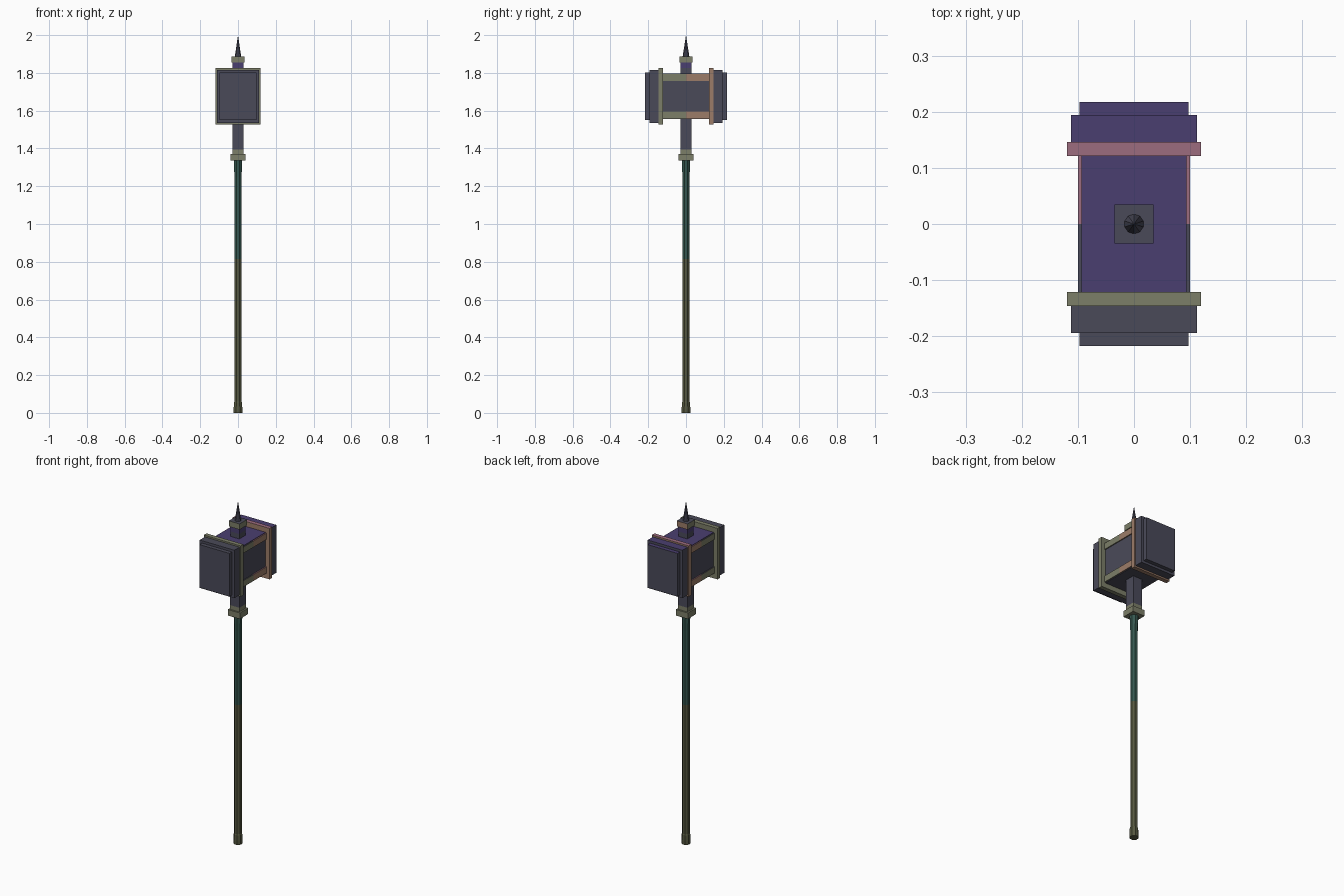
import bpy, bmesh, math
from mathutils import Vector

if "Cube" in bpy.data.objects:
    bpy.data.objects.remove(bpy.data.objects["Cube"])


def material(name, rgb):
    lin = [((c / 255 + 0.055) / 1.055) ** 2.4 for c in rgb]
    m = bpy.data.materials.new(name)
    m.diffuse_color = (*lin, 1)
    m.use_nodes = True
    m.node_tree.nodes["Principled BSDF"].inputs["Base Color"].default_value = m.diffuse_color
    return m


NAMES = ["slate", "purple", "olive", "tan", "pink", "teal", "dark olive"]
RGB = [(74, 74, 89), (74, 62, 112), (124, 126, 104), (156, 124, 104),
       (156, 108, 126), (54, 88, 80), (86, 88, 64)]
MATS = [material(n, c) for n, c in zip(NAMES, RGB)]
SLATE, PURPLE, OLIVE, TAN, PINK, TEAL, DARK = range(7)


def finish(name, bm, rule):
    """Turn a bmesh into an object; rule(normal, centre) picks each face's colour."""
    bmesh.ops.recalc_face_normals(bm, faces=bm.faces)
    bm.normal_update()
    for f in bm.faces:
        f.material_index = rule(f.normal, f.calc_center_median())
    me = bpy.data.meshes.new(name)
    bm.to_mesh(me)
    bm.free()
    for m in MATS:
        me.materials.append(m)
    ob = bpy.data.objects.new(name, me)
    bpy.context.collection.objects.link(ob)
    return ob


def box(name, lo, hi, rule):
    bm = bmesh.new()
    bmesh.ops.create_cube(bm, size=1)
    lo, hi = Vector(lo), Vector(hi)
    for v in bm.verts:
        v.co = (lo + hi) / 2 + v.co * (hi - lo)
    return finish(name, bm, rule)


def lathe(name, profile, sides, rule):
    """Faceted upright solid from (radius, z) pairs; zero radius makes a point."""
    bm = bmesh.new()
    rings = []
    for r, z in profile:
        n = sides if r else 1
        rings.append([bm.verts.new((r * math.cos(2 * math.pi * (i + 0.5) / sides),
                                    r * math.sin(2 * math.pi * (i + 0.5) / sides), z))
                      for i in range(n)])
    for a, b in zip(rings, rings[1:]):
        for i in range(sides):
            j = (i + 1) % sides
            if len(b) == 1:
                bm.faces.new((a[i], a[j], b[0]))
            else:
                bm.faces.new((a[i], a[j], b[j], b[i]))
    for ring in (rings[0], rings[-1]):
        if len(ring) > 1:
            bm.faces.new(ring)
    return finish(name, bm, rule)


def only(i):
    return lambda n, c: i


def top(i, other):
    return lambda n, c: i if n.z > 0.5 else other


ZC = 1.676  # height of the head's centre

# Long handle with flared foot
lathe("handle", [(0.025, 0), (0.025, 0.02), (0.023, 0.055), (0.0205, 0.06), (0.0205, 0.815),
                 (0.0205, 1.25), (0.024, 1.34)], 8,
      lambda n, c: TEAL if c.z > 0.815 else DARK)

# Neck between handle and head
box("neck_collar", (-0.039, -0.039, 1.335), (0.039, 0.039, 1.37), only(OLIVE))
box("neck_base", (-0.03, -0.03, 1.37), (0.03, 0.03, 1.395), only(OLIVE))
box("neck", (-0.03, -0.03, 1.395), (0.03, 0.03, 1.57), only(SLATE))

# Head core with trim bars along its side edges
box("head_core", (-0.094, -0.125, ZC - 0.12), (0.094, 0.125, ZC + 0.12), top(PURPLE, SLATE))
for sx in (-1, 1):
    for sz in (-1, 1):
        for sy in (-1, 1):
            xs = sorted((sx * 0.085, sx * 0.1))
            ys = sorted((0, sy * 0.125))
            zs = sorted((sz * 0.08, sz * 0.117))
            rule = top(PINK, TAN) if sy > 0 else top(SLATE, OLIVE)
            box("trim_bar", (xs[0], ys[0], ZC + zs[0]), (xs[1], ys[1], ZC + zs[1]), rule)

# Striking ends: trim ring, thick block, stepped face plate
for side, s in (("front", -1), ("back", 1)):
    block = top(PURPLE, SLATE) if s > 0 else only(SLATE)
    ring = top(PINK, TAN) if s > 0 else only(OLIVE)
    for part, hx, hz, y0, y1, rule in (("ring", 0.119, 0.149, 0.121, 0.146, ring),
                                       ("block", 0.112, 0.140, 0.146, 0.194, block),
                                       ("plate", 0.097, 0.126, 0.194, 0.217, block)):
        ya, yb = sorted((s * y0, s * y1))
        box(f"{side}_{part}", (-hx, ya, ZC - hz), (hx, yb, ZC + hz), rule)

# Post, collar and spike above the head
box("post", (-0.028, -0.028, 1.79), (0.028, 0.028, 1.825), only(SLATE))
box("post_top", (-0.028, -0.028, 1.825), (0.028, 0.028, 1.855), only(PURPLE))
box("spike_collar", (-0.035, -0.035, 1.855), (0.035, 0.035, 1.888),
    lambda n, c: SLATE if n.z > 0.5 else TAN if n.y > 0.5 else OLIVE)
lathe("spike", [(0.0175, 1.888), (0, 2.0)], 10, only(SLATE))
